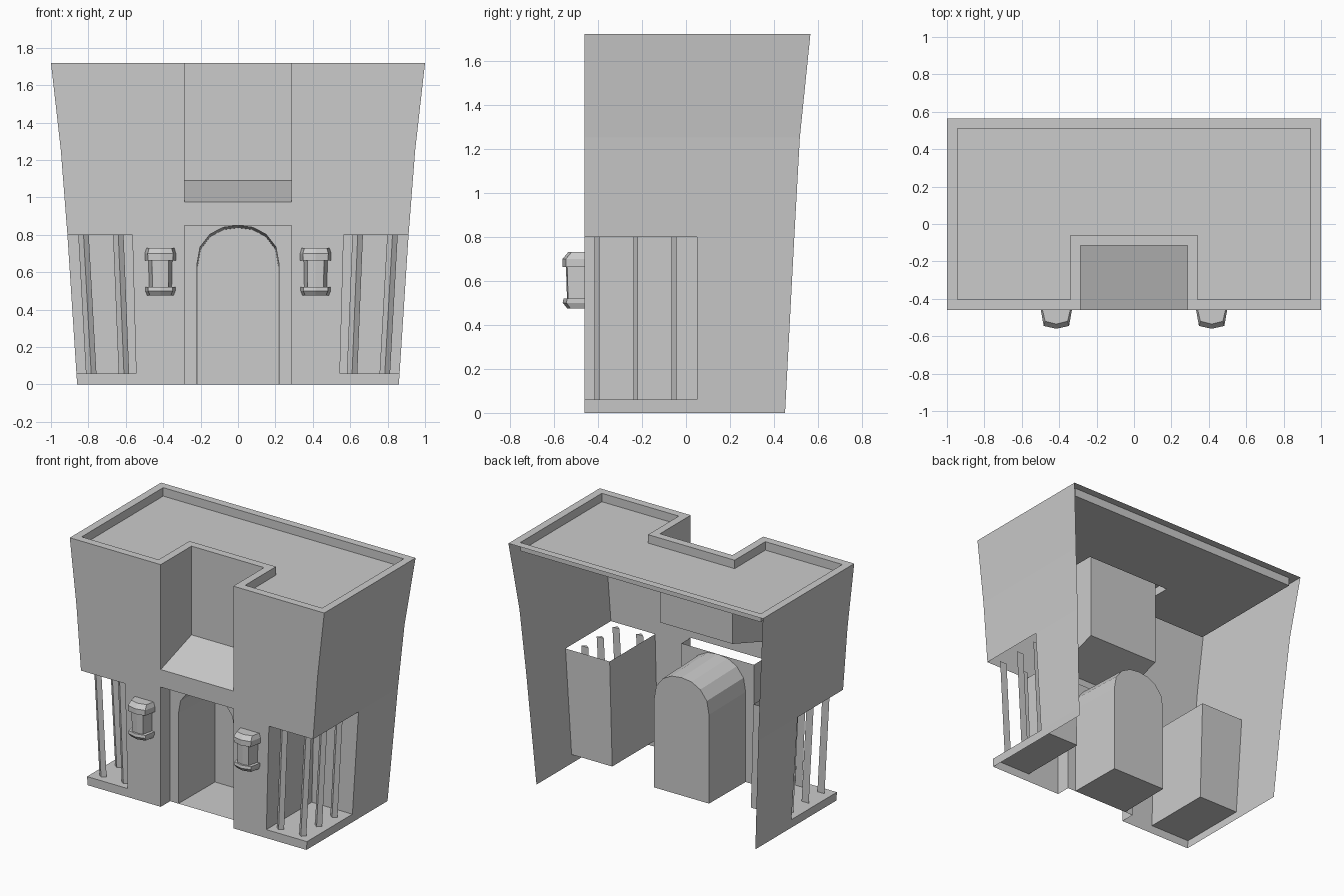
import bpy, bmesh
from mathutils import Vector

cube = bpy.data.objects.get("Cube")
if cube:
    bpy.data.objects.remove(cube, do_unlink=True)

stone = bpy.data.materials.new("pale grey stone")
stone.use_nodes = True
GREY = (0.6, 0.6, 0.6, 1)
stone.diffuse_color = GREY
stone.node_tree.nodes["Principled BSDF"].inputs["Base Color"].default_value = GREY


def shell(name, polys, toward=None):
    """Build the +x half of a part and mirror it; faces look at the point 'toward'."""
    bm = bmesh.new()
    for poly in polys:
        face = bm.faces.new([bm.verts.new(p) for p in poly])
        face.normal_update()
        if toward and face.normal.dot(Vector(toward) - face.calc_center_median()) < 0:
            face.normal_flip()
    bmesh.ops.remove_doubles(bm, verts=bm.verts, dist=1e-4)
    if not toward:
        bmesh.ops.recalc_face_normals(bm, faces=bm.faces)
    mesh = bpy.data.meshes.new(name)
    bm.to_mesh(mesh)
    bm.free()
    mesh.materials.append(stone)
    obj = bpy.data.objects.new(name, mesh)
    bpy.context.collection.objects.link(obj)
    mirror = obj.modifiers.new("Mirror", 'MIRROR')
    mirror.use_clip = True
    return obj


def loft(rings, closed=True, caps=True):
    """Quads between successive rings of points, with optional end caps."""
    polys = []
    for a, b in zip(rings, rings[1:]):
        n = len(a)
        for i in range(n if closed else n - 1):
            j = (i + 1) % n
            polys.append([a[i], a[j], b[j], b[i]])
    return polys + ([rings[0], rings[-1]] if caps else [])


# Main dimensions
FRONT, TOP, ROOF = -0.46, 1.72, 1.66
BASE, CAGE_TOP, CAGE_BACK = 0.06, 0.8, 0.05
CAGE_LOW, CAGE_HIGH = 0.545, 0.565
BAY, BAY_BACK = 0.285, -0.115
DOOR_TOP, SILL_FRONT, SILL_BACK = 0.85, 0.975, 1.09
PANEL_Y, TUNNEL_Y = -0.355, 0.05
# Flared outline: height, half width, back edge
OUTLINE = [(0, 0.86, 0.45), (BASE, 0.864, 0.453), (CAGE_TOP, 0.912, 0.492),
           (1.25, 0.947, 0.517), (TOP, 1.0, 0.565)]
low_x, high_x = OUTLINE[1][1], OUTLINE[2][1]


def at_front(points):
    return [(x, FRONT, z) for x, z in points]


# Front wall: base strip, pillar, upper wall and lintel over the door
upper = [(BAY, CAGE_TOP)] + [(x, z) for z, x, _ in OUTLINE[2:]] + [(BAY, TOP)]
shell("front_wall", [
    at_front([(BAY, 0), (OUTLINE[0][1], 0), (low_x, BASE), (BAY, BASE)]),
    at_front([(BAY, BASE), (CAGE_LOW, BASE), (CAGE_HIGH, CAGE_TOP), (BAY, CAGE_TOP)]),
    at_front(upper),
    at_front([(0, DOOR_TOP), (BAY, DOOR_TOP), (BAY, SILL_FRONT), (0, SILL_FRONT)]),
], (0, -9, 1))

# Side walls, open at the cages
strips = []
for (z0, x0, y0), (z1, x1, y1) in zip(OUTLINE, OUTLINE[1:]):
    start = CAGE_BACK if z0 == BASE else FRONT
    strips.append([(x0, start, z0), (x0, y0, z0), (x1, y1, z1), (x1, start, z1)])
shell("side_walls", strips, (9, 0, 1))

# Roof with a raised parapet running round the bay
outer = [(0, 0.565), (1, 0.565), (1, FRONT), (BAY, FRONT), (BAY, BAY_BACK), (0, BAY_BACK)]
inner = [(0, 0.51), (0.945, 0.51), (0.945, -0.405), (0.34, -0.405), (0.34, -0.06), (0, -0.06)]
rings = [[(x, y, z) for x, y in path]
         for path, z in ((outer, TOP), (inner, TOP), (inner, ROOF))]
shell("roof_and_parapet", loft(rings, closed=False, caps=False) + [rings[-1]], (0.64, 0.2, 9))

# Recessed bay above the door, with a sloping sill
shell("upper_bay", [
    [(BAY, FRONT, SILL_FRONT), (BAY, BAY_BACK, SILL_BACK), (BAY, BAY_BACK, TOP), (BAY, FRONT, TOP)],
    [(0, BAY_BACK, SILL_BACK), (BAY, BAY_BACK, SILL_BACK), (BAY, BAY_BACK, TOP), (0, BAY_BACK, TOP)],
    [(0, FRONT, SILL_FRONT), (BAY, FRONT, SILL_FRONT), (BAY, BAY_BACK, SILL_BACK), (0, BAY_BACK, SILL_BACK)],
], (0, FRONT, 1.6))

# Door recess jambs and the panel around the arch
ARCH = [(0.22, 0), (0.22, 0.64), (0.203, 0.735), (0.15, 0.803), (0.08, 0.84), (0, DOOR_TOP)]
shell("door_recess", [[(BAY, FRONT, 0), (BAY, PANEL_Y, 0),
                       (BAY, PANEL_Y, DOOR_TOP), (BAY, FRONT, DOOR_TOP)]], (0, -0.4, 0.4))
shell("arch_panel", [[(xa, PANEL_Y, za), (BAY, PANEL_Y, za), (BAY, PANEL_Y, zb), (xb, PANEL_Y, zb)]
                     for (xa, za), (xb, zb) in zip(ARCH, ARCH[1:])], (0, -9, 0.4))

# Arched passage with floor and closed end
near = [(x, PANEL_Y, z) for x, z in ARCH]
far = [(x * 0.98, TUNNEL_Y, z * 0.985) for x, z in ARCH]
floor = [(0, PANEL_Y, 0), near[0], far[0], (0, TUNNEL_Y, 0)]
shell("arched_passage", loft([near, far], closed=False, caps=False)
      + [floor, far + [(0, TUNNEL_Y, 0)]], (0, -0.1, 0.4))

# Corner cages: inner wall, back wall and floor
shell("corner_cage", [
    [(CAGE_LOW, FRONT, BASE), (CAGE_LOW, CAGE_BACK, BASE),
     (CAGE_HIGH, CAGE_BACK, CAGE_TOP), (CAGE_HIGH, FRONT, CAGE_TOP)],
    [(CAGE_LOW, CAGE_BACK, BASE), (low_x, CAGE_BACK, BASE),
     (high_x, CAGE_BACK, CAGE_TOP), (CAGE_HIGH, CAGE_BACK, CAGE_TOP)],
    [(CAGE_LOW, FRONT, BASE), (low_x, FRONT, BASE),
     (low_x, CAGE_BACK, BASE), (CAGE_LOW, CAGE_BACK, BASE)],
], (0.7, -0.3, 0.5))

# Leaning three-sided bars
bars = [(0.61, 0.64, -0.405)] + [(0.785, 0.826, y) for y in (-0.405, -0.228, -0.055)]
for number, (x0, x1, y) in enumerate(bars, 1):
    ends = [[(x - 0.028, y + 0.011, z), (x, y - 0.011, z), (x + 0.028, y + 0.011, z)]
            for x, z in ((x0, BASE), (x1, CAGE_TOP))]
    shell(f"cage_bar_{number}", loft(ends))


# Wall lanterns: faceted body between two flared caps
def lantern_ring(z, wall, side, depth, point):
    section = [(-wall, 0), (-side, depth), (0, point), (side, depth), (wall, 0)]
    return [(0.415 + x, FRONT - y, z) for x, y in section]


shell("lantern_body", loft([lantern_ring(0.5, 0.06, 0.042, 0.075, 0.08),
                            lantern_ring(0.68, 0.064, 0.045, 0.08, 0.086)]))
shell("lantern_cap", loft([lantern_ring(0.662, 0.083, 0.066, 0.085, 0.1),
                           lantern_ring(0.7, 0.083, 0.068, 0.085, 0.1),
                           lantern_ring(0.73, 0.074, 0.06, 0.06, 0.075)]))
shell("lantern_foot", loft([lantern_ring(0.475, 0.07, 0.055, 0.065, 0.08),
                            lantern_ring(0.5, 0.08, 0.066, 0.083, 0.1),
                            lantern_ring(0.52, 0.08, 0.066, 0.08, 0.096)]))
